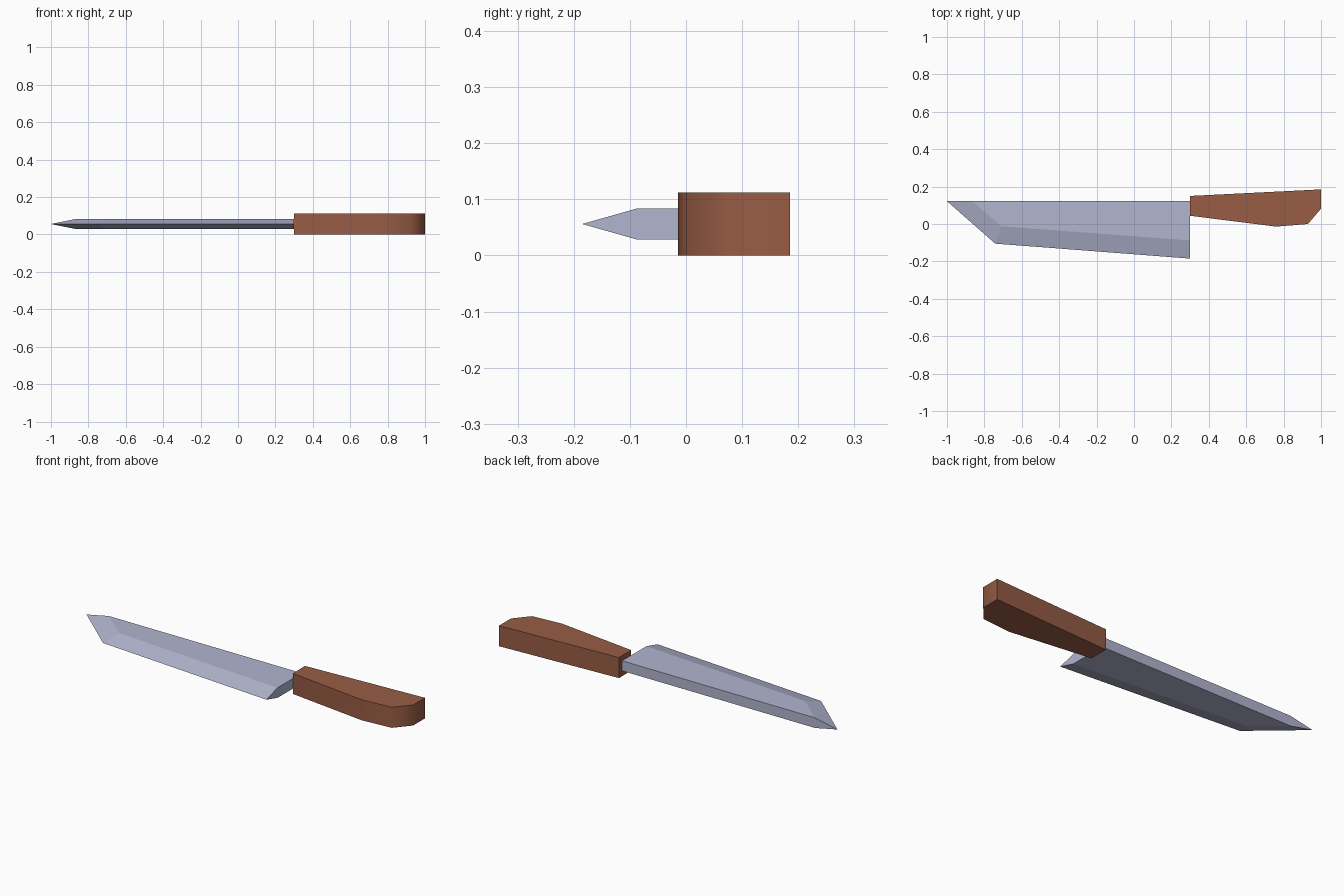
import bpy, bmesh, math

if "Cube" in bpy.data.objects:
    bpy.data.objects.remove(bpy.data.objects["Cube"])

MID = 0.056     # height of the cutting edge
HALF = 0.0275   # half thickness of the blade


def material(name, rgb):
    m = bpy.data.materials.new(name)
    m.diffuse_color = (*rgb, 1)
    m.use_nodes = True
    m.node_tree.nodes["Principled BSDF"].inputs["Base Color"].default_value = m.diffuse_color
    return m


def finish(bm, name, mat):
    bmesh.ops.recalc_face_normals(bm, faces=bm.faces)
    me = bpy.data.meshes.new(name)
    bm.to_mesh(me)
    bm.free()
    me.materials.append(mat)
    ob = bpy.data.objects.new(name, me)
    bpy.context.collection.objects.link(ob)
    return ob


steel = material("steel", (0.445, 0.462, 0.624))
wood = material("brown wood", (0.314, 0.109, 0.060))

# Blade: flat cheeks above and below, bevelled down to a sharp edge
bm = bmesh.new()
edge = [bm.verts.new((x, y, MID)) for x, y in
        [(-1, 0.122), (-0.742, -0.105), (0.3, -0.185)]]
cheeks = []
for side in (1, -1):
    cheek = [bm.verts.new((x, y, MID + side * HALF)) for x, y in
             [(-0.865, 0.122), (-0.71, -0.012), (0.3, -0.088), (0.3, 0.122)]]
    cheeks.append(cheek)
    bm.faces.new(cheek)
    for i in range(2):
        bm.faces.new((edge[i], edge[i + 1], cheek[i + 1], cheek[i]))
top, bottom = cheeks
bm.faces.new((edge[0], top[0], top[3], bottom[3], bottom[0]))   # spine
bm.faces.new((edge[2], top[2], top[3], bottom[3], bottom[2]))   # heel
finish(bm, "blade", steel)

# Handle: extruded profile with a softened butt
bm = bmesh.new()
profile = [(0.3, 0.15), (0.3, 0.044), (0.76, -0.014),
           (0.93, 0.0), (1, 0.082), (1, 0.185)]
base = bm.faces.new([bm.verts.new((x, y, 0)) for x, y in profile])
ext = bmesh.ops.extrude_face_region(bm, geom=[base], use_keep_orig=True)
bmesh.ops.translate(bm, vec=(0, 0, 0.112),
                    verts=[g for g in ext["geom"] if isinstance(g, bmesh.types.BMVert)])
handle = finish(bm, "handle", wood)
bpy.context.view_layer.objects.active = handle
handle.select_set(True)
bpy.ops.object.shade_smooth_by_angle(angle=math.radians(55))
